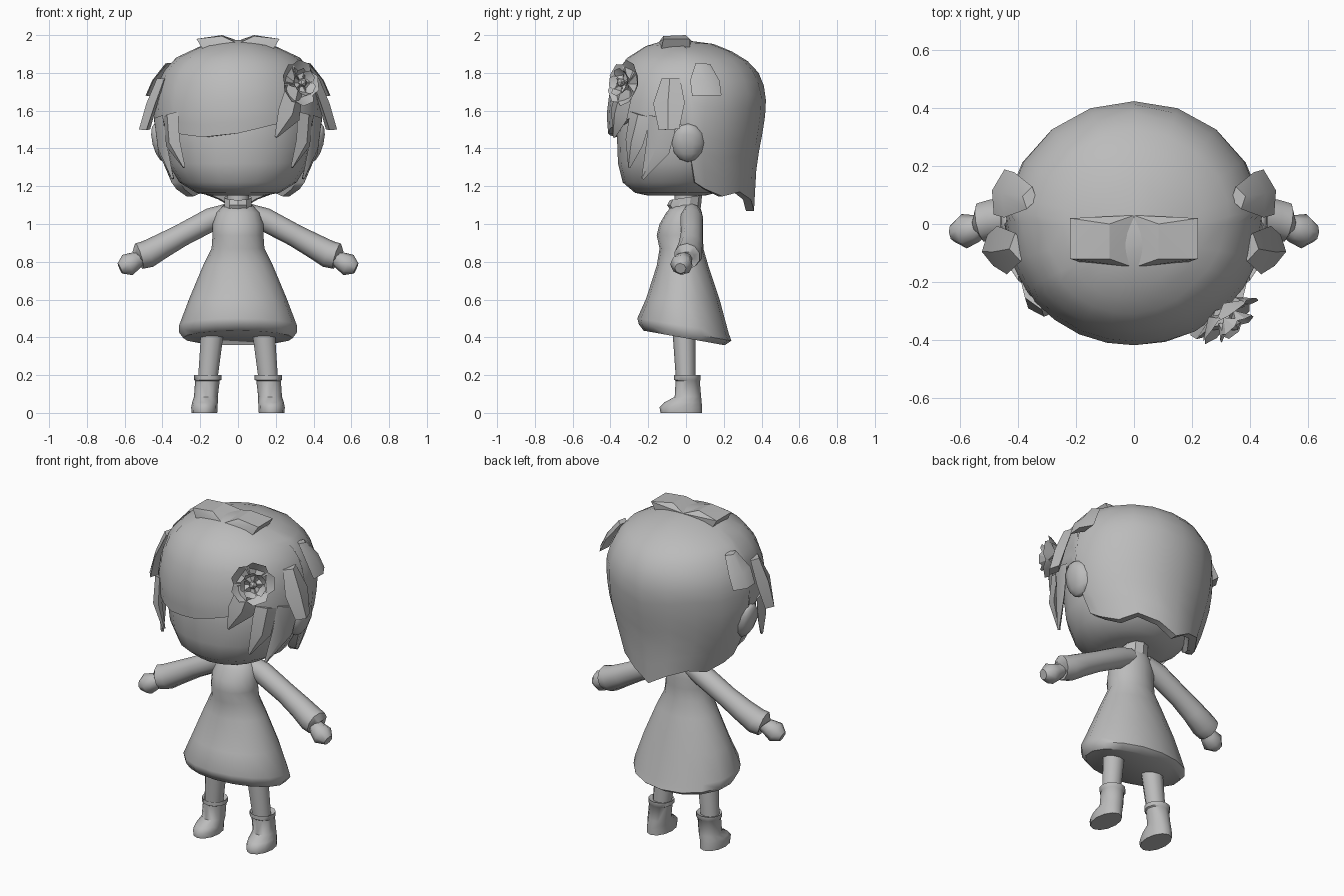
import bpy, bmesh, math
from mathutils import Vector, Matrix

if "Cube" in bpy.data.objects:
    bpy.data.objects.remove(bpy.data.objects["Cube"])

grey = bpy.data.materials.new("plain_grey")
grey.diffuse_color = (0.5, 0.5, 0.5, 1)
grey.use_nodes = True
grey.node_tree.nodes["Principled BSDF"].inputs["Base Color"].default_value = grey.diffuse_color


def finish(name, bm, mirror=False, angle=50):
    bmesh.ops.recalc_face_normals(bm, faces=bm.faces)
    me = bpy.data.meshes.new(name)
    bm.to_mesh(me)
    bm.free()
    me.materials.append(grey)
    for p in me.polygons:
        p.use_smooth = True
    me.set_sharp_from_angle(angle=math.radians(angle))
    ob = bpy.data.objects.new(name, me)
    bpy.context.collection.objects.link(ob)
    if mirror:
        ob.modifiers.new("mirror", 'MIRROR').use_mirror_merge = False
    return ob


def skin(bm, loops, cap_start=True, cap_end=True):
    """Join equal-length closed loops of points with quads."""
    vs = [[bm.verts.new(p) for p in lp] for lp in loops]
    n = len(vs[0])
    for a, b in zip(vs, vs[1:]):
        for i in range(n):
            j = (i + 1) % n
            bm.faces.new((a[i], a[j], b[j], b[i]))
    if cap_start:
        bm.faces.new(vs[0])
    if cap_end:
        bm.faces.new(vs[-1])


def stack(name, rows, n=16, mirror=False, tilt=lambda z, y: 0, angle=50):
    """Horizontal rings; each row is z, centre x, half width, front y, back y."""
    loops = []
    for z, cx, rx, yf, yb in rows:
        lp = []
        for i in range(n):
            a = 2 * math.pi * i / n
            y = (yf + yb) / 2 - (yb - yf) / 2 * math.cos(a)
            lp.append((cx + rx * math.sin(a), y, z + tilt(z, y)))
        loops.append(lp)
    bm = bmesh.new()
    skin(bm, loops)
    return finish(name, bm, mirror, angle)


def tube(name, pts, radii, n=10, mirror=False):
    pts = [Vector(p) for p in pts]
    loops = []
    for k, (p, r) in enumerate(zip(pts, radii)):
        d = (pts[min(k + 1, len(pts) - 1)] - pts[max(k - 1, 0)]).normalized()
        u = d.cross(Vector((0, 1, 0))).normalized()
        v = d.cross(u)
        loops.append([p + r * (u * math.cos(t) + v * math.sin(t))
                      for t in (2 * math.pi * i / n for i in range(n))])
    bm = bmesh.new()
    skin(bm, loops)
    return finish(name, bm, mirror)


def lock(name, pts, widths, thick=0.025, mirror=False):
    """Tapered hair strand with a diamond section lying on the head."""
    pts = [Vector(p) for p in pts]
    loops = []
    for k, (p, w) in enumerate(zip(pts, widths)):
        d = (pts[min(k + 1, len(pts) - 1)] - pts[max(k - 1, 0)]).normalized()
        out = Vector((p.x, p.y, 0)).normalized()
        side = d.cross(out).normalized()
        t = min(thick, w)
        loops.append([p + side * w, p + out * t, p - side * w, p - out * t])
    bm = bmesh.new()
    skin(bm, loops)
    return finish(name, bm, mirror, 40)


def interp(table, x):
    for a, b in zip(table, table[1:]):
        if x <= b[0]:
            f = max(0, (x - a[0]) / (b[0] - a[0]))
            return [p + (q - p) * f for p, q in zip(a, b)]
    return list(table[-1])


# Head
stack("head", [(1.15, 0, .14, -.2, .1), (1.165, 0, .22, -.27, .16),
               (1.22, 0, .31, -.335, .25), (1.32, 0, .37, -.36, .31),
               (1.45, 0, .395, -.365, .34), (1.6, 0, .39, -.36, .34),
               (1.75, 0, .32, -.28, .28), (1.85, 0, .15, -.15, .15)], 20)

# Hair shell: profile by height, lower edge by angle from the front (-180..180)
PROFILE = [(1.07, .27, -.30, .36), (1.2, .345, -.33, .367), (1.33, .40, -.37, .375),
           (1.45, .435, -.41, .40), (1.58, .447, -.42, .42), (1.70, .435, -.405, .425),
           (1.80, .40, -.37, .385), (1.88, .33, -.31, .31), (1.95, .18, -.20, .17),
           (1.975, .03, -.09, -.02)]
BACK = [(95, 1.22), (115, 1.14), (140, 1.17), (160, 1.13), (180, 1.07)]
FRONT = [(-90, 1.52), (-56, 1.55), (-50, 1.48), (-25, 1.46), (0, 1.48),
         (28, 1.53), (45, 1.56), (90, 1.52)]


def hair_point(deg, z, scale=1.0):
    _, rx, yf, yb = interp(PROFILE, z)
    a = math.radians(deg)
    cy = (yf + yb) / 2
    return Vector((scale * rx * math.sin(a), cy - scale * (yb - yf) / 2 * math.cos(a), z))


angles = [-180, -160, -140, -120, -104, -95, -90, -72, -56, -50, -38, -25, -12, 0,
          14, 28, 45, 58, 72, 90, 95, 104, 120, 140, 160]
edge = [interp(BACK, abs(d))[1] if abs(d) > 92 else interp(FRONT, d)[1] for d in angles]
loops = []
for k in range(13):
    u = (k / 12) ** 1.5
    loops.append([hair_point(d, 1.975 - (1.975 - e) * u) for d, e in zip(angles, edge)])
loops.append([hair_point(d, e, 0.87) for d, e in zip(angles, edge)])        # lip
loops.append([hair_point(d, e, 0.8) + Vector((0, 0, .12)) for d, e in zip(angles, edge)])
bm = bmesh.new()
skin(bm, loops, cap_end=True)
finish("hair", bm)

# Crown tufts
bm = bmesh.new()
for x, y, z in [(0, -.15, 1.955), (0, .03, 1.97), (.085, -.12, 1.995), (.085, 0, 2.0),
                (.22, -.12, 1.98), (.22, .02, 1.98), (.19, -.13, 1.93), (.19, .02, 1.93)]:
    bm.verts.new((x, y, z))
bmesh.ops.convex_hull(bm, input=bm.verts)
finish("crown_tuft", bm, True, 25)

# Side tufts and hanging locks
lock("side_tuft", [(.40, -.08, 1.77), (.455, -.09, 1.64), (.495, -.09, 1.50)],
     [.05, .085, .055], .03, True)
lock("upper_tuft", [(.36, .09, 1.85), (.43, .10, 1.76), (.465, .11, 1.68)],
     [.04, .08, .08], .025, True)
lock("temple_lock", [(.355, -.24, 1.58), (.345, -.275, 1.43), (.285, -.30, 1.30)],
     [.07, .06, .008], .025, True)
lock("cheek_lock", [(.42, -.12, 1.56), (.40, -.15, 1.40), (.345, -.23, 1.24)],
     [.08, .07, .008], .025, True)
lock("flower_lock", [(.30, -.32, 1.72), (.27, -.355, 1.58), (.20, -.38, 1.46)],
     [.06, .075, .008], .03)

# Ears
bm = bmesh.new()
bmesh.ops.create_uvsphere(bm, u_segments=10, v_segments=6, radius=1,
                          matrix=Matrix.Translation((.415, .01, 1.43))
                          @ Matrix.Rotation(.25, 4, 'Y') @ Matrix.Diagonal((.04, .085, .105, 1)))
finish("ear", bm, True)

# Flower: two layers of five cupped petals round a bud
normal = Vector((.62, -.76, .15)).normalized()
frame = Matrix.Translation((.305, -.30, 1.74)) @ normal.to_track_quat('Z', 'Y').to_matrix().to_4x4()
bm = bmesh.new()
for radius, lift, turn in [(.125, .01, 0), (.075, .045, .63)]:
    for i in range(5):
        rot = frame @ Matrix.Rotation(turn + i * 2 * math.pi / 5, 4, 'Z')
        shape = [(0, 0, 0), (.62, -.55, .02), (.95, -.3, .035), (.95, .3, .035), (.62, .55, .02)]
        rim = [bm.verts.new(rot @ Vector((radius * x, radius * y, lift + z))) for x, y, z in shape]
        mid = bm.verts.new(rot @ Vector((radius * .6, 0, lift - .005)))
        low = bm.verts.new(rot @ Vector((radius * .5, 0, lift - .02)))
        for j in range(5):
            bm.faces.new((rim[j], rim[(j + 1) % 5], mid))
            bm.faces.new((rim[(j + 1) % 5], rim[j], low))
bmesh.ops.create_icosphere(bm, subdivisions=1, radius=.025,
                           matrix=frame @ Matrix.Translation((0, 0, .06)))
finish("hair_flower", bm, angle=25)

# Neck and collar with a dipped front
stack("neck", [(1.05, 0, .06, -.06, .06), (1.2, 0, .06, -.06, .06)], 10)
stack("collar", [(1.07, 0, .085, -.08, .075), (1.10, 0, .075, -.10, .08),
                 (1.14, 0, .075, -.085, .085), (1.135, 0, .06, -.065, .065)], 10,
      tilt=lambda z, y: .15 * y if z > 1.11 else 0, angle=30)

# Dress: hem drops towards the back
stack("dress", [(1.10, 0, .075, -.07, .07), (1.06, 0, .115, -.105, .085),
                (1.0, 0, .135, -.14, .09), (.94, 0, .135, -.155, .09),
                (.87, 0, .14, -.14, .092), (.78, 0, .185, -.155, .118),
                (.6, 0, .26, -.21, .18), (.46, 0, .312, -.258, .225),
                (.425, 0, .312, -.25, .24), (.395, 0, .29, -.225, .205)], 16,
      tilt=lambda z, y: -.18 * y * min(1, max(0, (.65 - z) / .22)))

# Sleeves and hands
tube("sleeve", [(.05, .03, 1.06), (.14, .03, 1.025), (.30, .03, .94), (.40, .025, .885),
                (.48, .015, .84), (.525, .005, .83), (.53, .005, .825)],
     [.05, .062, .06, .066, .073, .07, .04], 10, True)
tube("hand", [(.51, 0, .825), (.545, -.015, .805), (.585, -.025, .783), (.625, -.03, .765)],
     [.035, .048, .06, .03], 8, True)

# Legs and boots
stack("leg", [(.10, .165, .05, -.05, .05), (.2, .158, .055, -.055, .05),
              (.48, .13, .065, -.075, .05)], 10, True)
stack("boot", [(0, .178, .068, -.135, .085), (.03, .178, .07, -.14, .085),
               (.055, .175, .068, -.115, .083), (.085, .17, .063, -.06, .08),
               (.17, .162, .065, -.055, .073), (.175, .16, .072, -.063, .078),
               (.2, .16, .072, -.063, .078), (.19, .16, .058, -.055, .06)], 12, True)
